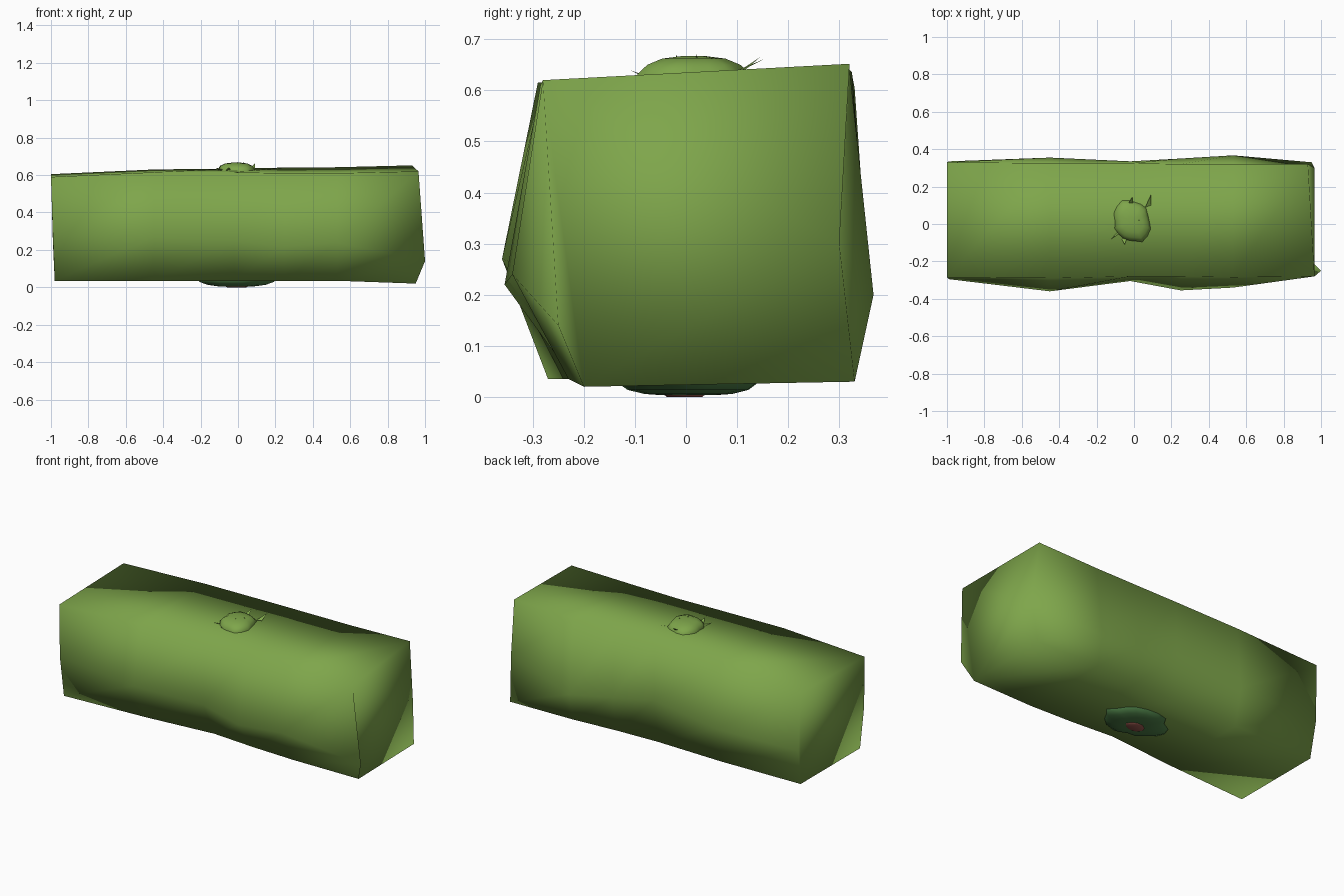
import bpy, bmesh, math, random

if "Cube" in bpy.data.objects:
    bpy.data.objects.remove(bpy.data.objects["Cube"])

random.seed(4)


def material(name, rgb):
    m = bpy.data.materials.new(name)
    m.diffuse_color = (*rgb, 1)
    m.use_nodes = True
    m.node_tree.nodes["Principled BSDF"].inputs["Base Color"].default_value = m.diffuse_color
    return m


leaf = material("leaf_green", (0.21, 0.38, 0.07))
shade = material("shaded_green", (0.07, 0.20, 0.06))
bark = material("reddish_bark", (0.30, 0.09, 0.07))


def finish(name, bm, mat):
    bmesh.ops.recalc_face_normals(bm, faces=bm.faces)
    me = bpy.data.meshes.new(name)
    bm.to_mesh(me)
    bm.free()
    me.materials.append(mat)
    for p in me.polygons:
        p.use_smooth = True
    ob = bpy.data.objects.new(name, me)
    bpy.context.collection.objects.link(ob)
    return ob


def loft(name, rings, mat):
    bm = bmesh.new()
    rows = [[bm.verts.new(p) for p in r] for r in rings]
    n = len(rows[0])
    for a, b in zip(rows, rows[1:]):
        for i in range(n):
            j = (i + 1) % n
            bm.faces.new((a[i], a[j], b[j], b[i]))
    bm.faces.new(rows[0])
    bm.faces.new(rows[-1])
    bmesh.ops.triangulate(bm, faces=[f for f in bm.faces if len(f.verts) > 4])
    return finish(name, bm, mat)


# Hedge body: (y, z) sections = front bottom, front belly, front top, back top, back belly, back bottom
sections = [
    (-0.45, [(-.24, .035), (-.36, .27), (-.29, .615), (.325, .63), (.355, .25), (.31, .035)]),
    (-0.02, [(-.20, .035), (-.305, .25), (-.28, .615), (.325, .635), (.335, .30), (.30, .035)]),
    (0.25, [(-.22, .035), (-.355, .22), (-.28, .61), (.32, .64), (.35, .25), (.31, .035)]),
    (0.53, [(-.23, .035), (-.34, .24), (-.285, .61), (.32, .642), (.367, .20), (.33, .035)]),
]
left_end = [(-.98, -.27, .035), (-.99, -.295, .28), (-1, -.285, .59), (-1, .33, .605), (-.99, .335, .25), (-.98, .30, .035)]
right_end = [(.95, -.20, .02), (1, -.25, .14), (.965, -.28, .62), (.93, .32, .652), (.965, .30, .30), (.95, .33, .03)]
rings = [left_end] + [[(x, y, z) for y, z in s] for x, s in sections] + [right_end]
loft("hedge_body", rings, leaf)


# Ragged leafy clumps, built as stacked uneven rings
def clump(name, center, profile, mat, sides=18, rough=0.12):
    wob = [1 + random.uniform(-rough, rough) for _ in range(sides)]
    out = []
    for rx, ry, z in profile:
        out.append([(center[0] + rx * wob[i] * math.cos(2 * math.pi * i / sides),
                     center[1] + ry * wob[i] * math.sin(2 * math.pi * i / sides), z)
                    for i in range(sides)])
    return loft(name, out, mat)


clump("top_tuft", (-0.01, 0.015),
      [(.10, .12, .58), (.098, .115, .632), (.085, .095, .65), (.06, .065, .662), (.02, .025, .667)], leaf)
clump("bottom_skirt", (-0.01, 0.005),
      [(.20, .14, .06), (.19, .13, .03), (.15, .11, .014), (.10, .08, .006), (.07, .055, .004)], shade)
clump("trunk_base", (-0.01, -0.005), [(.05, .04, .03), (.065, .045, .008), (.05, .035, 0)], bark, 10)

# Loose leaf tips around the tuft
bm = bmesh.new()
tips = [(.075, .09, .645, .09, .155, .662), (-.02, .10, .645, -.01, .145, .665),
        (-.08, -.05, .635, -.12, -.08, .64), (-.05, -.08, .635, -.05, -.11, .64),
        (-.01, -.02, .655, 0, -.02, .672), (.02, .02, .655, .03, .02, .670)]
for x, y, z, tx, ty, tz in tips:
    bm.faces.new([bm.verts.new(p) for p in
                  ((x - .015, y, z - .01), (x + .015, y + .01, z - .01), (tx, ty, tz))])
finish("leaf_tips", bm, leaf)
